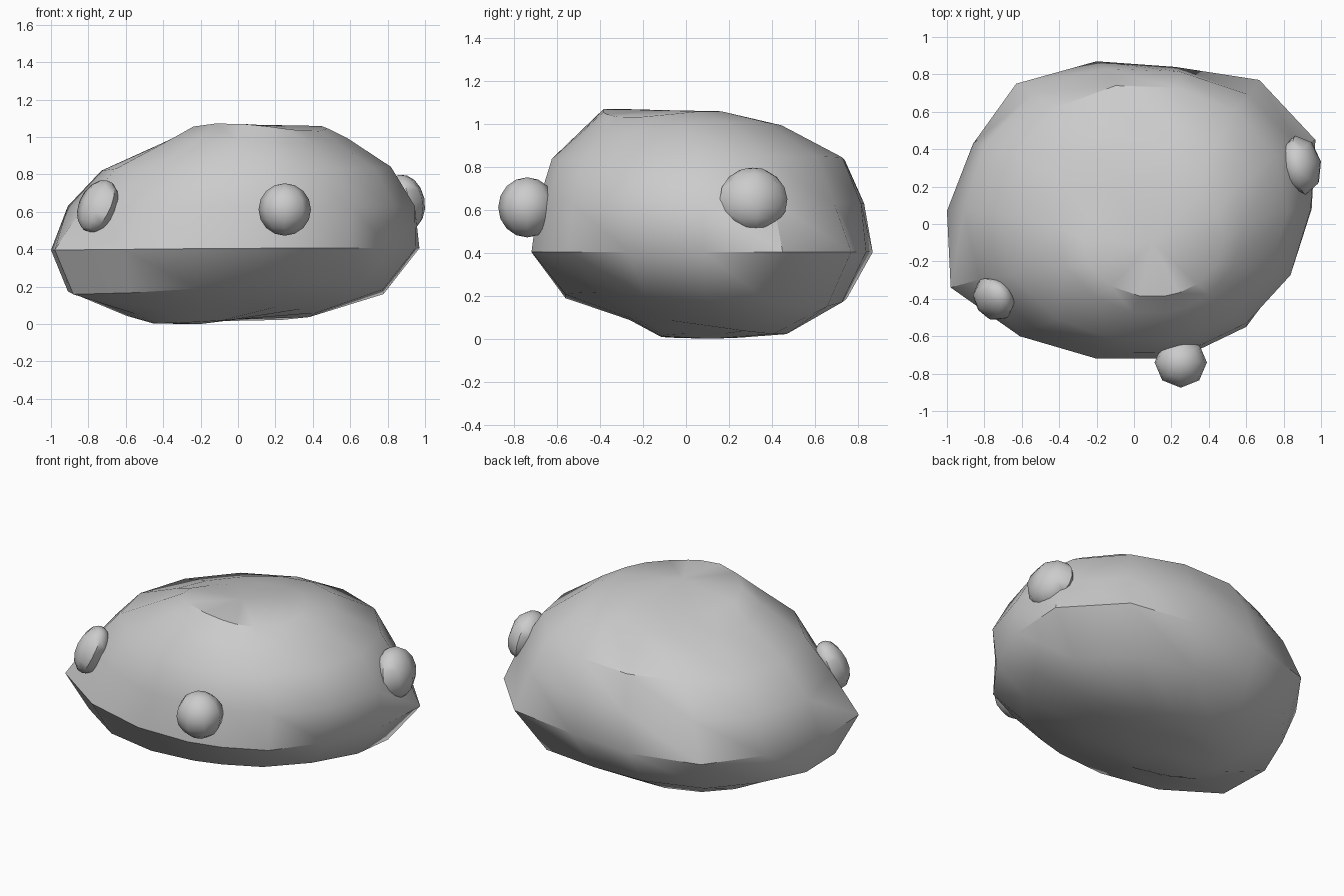
import bpy, bmesh, math
from mathutils import Matrix, Vector

if "Cube" in bpy.data.objects:
    bpy.data.objects.remove(bpy.data.objects["Cube"])

stone = bpy.data.materials.new("pale grey stone")
stone.diffuse_color = (0.6, 0.6, 0.6, 1)
stone.use_nodes = True
stone.node_tree.nodes["Principled BSDF"].inputs["Base Color"].default_value = stone.diffuse_color


def finish(name, bm, angle):
    bmesh.ops.recalc_face_normals(bm, faces=bm.faces)
    mesh = bpy.data.meshes.new(name)
    bm.to_mesh(mesh)
    bm.free()
    mesh.materials.append(stone)
    ob = bpy.data.objects.new(name, mesh)
    bpy.context.collection.objects.link(ob)
    bpy.ops.object.select_all(action='DESELECT')
    ob.select_set(True)
    bpy.context.view_layer.objects.active = ob
    bpy.ops.object.shade_smooth_by_angle(angle=math.radians(angle))
    return ob


# Boulder: irregular plan outline, repeated in rings that fit the side silhouettes
outline = [(-1, .07), (-.86, .43), (-.63, .75), (-.2, .87), (.22, .84),
           (.67, .77), (.97, .45), (.95, .08), (.81, -.27), (.6, -.55),
           (.35, -.67), (.15, -.72), (-.2, -.72), (-.61, -.6), (-.98, -.34)]
unit = [Vector(((x + .015) / .985, (y - .07) / .8)) for x, y in outline]

# z, x min, x max, y min, y max, rounding, z change at left, right, back, twist
rings = [(.01, -.45, .0, -.12, .30, .9, -.008, .015, 0, 0),
         (.06, -.60, .42, -.27, .48, .8, -.015, 0, -.035, -.02),
         (.19, -.91, .79, -.57, .75, .15, -.015, -.005, -.01, -.045),
         (.405, -1.0, .97, -.73, .87, 0, -.01, 0, 0, 0),
         (.63, -.91, .95, -.70, .84, .75, 0, 0, 0, 0),
         (.84, -.73, .82, -.635, .75, .85, -.02, 0, 0, .02),
         (.98, -.42, .59, -.48, .46, .9, -.02, .01, 0, .05),
         (1.05, -.28, .48, -.39, .23, .95, -.025, -.005, -.015, .05)]

bm = bmesh.new()
loops = []
for z, x0, x1, y0, y1, t, left, right, back, twist in rings:
    loop = []
    for p in unit:
        q = p.lerp(p.normalized(), t)
        dz = abs(q.x) * (left if q.x < 0 else right) + q.y * back + q.x * q.y * twist
        loop.append(bm.verts.new(((x0 + x1) / 2 + q.x * (x1 - x0) / 2,
                                  (y0 + y1) / 2 + q.y * (y1 - y0) / 2, z + dz)))
    loops.append(loop)
n = len(unit)
for a, b in zip(loops, loops[1:]):
    for i in range(n):
        j = (i + 1) % n
        bm.faces.new((a[i], a[j], b[j], b[i]))
for loop, co in ((loops[0], (-.2, .12, 0)), (loops[-1], (.1, -.1, 1.065))):
    c = bm.verts.new(co)
    for i in range(n):
        bm.faces.new((loop[i], loop[(i + 1) % n], c))
finish("boulder", bm, 38)

# Small knobs half sunk into the sides: centre, radii (out, along, up), turn, tilt
knobs = [("front_knob", (.25, -.74, .612), (.135, .14, .14), -90, 0),
         ("right_knob", (.89, .315, .65), (.11, .16, .15), 10, -12),
         ("left_knob", (-.75, -.40, .63), (.09, .125, .15), 215, -25)]
for name, centre, radii, turn, tilt in knobs:
    bm = bmesh.new()
    m = (Matrix.Translation(centre) @ Matrix.Rotation(math.radians(turn), 4, 'Z')
         @ Matrix.Rotation(math.radians(tilt), 4, 'Y')
         @ Matrix.Diagonal((*radii, 1)))
    bmesh.ops.create_uvsphere(bm, u_segments=8, v_segments=8, radius=1, matrix=m)
    finish(name, bm, 50)
